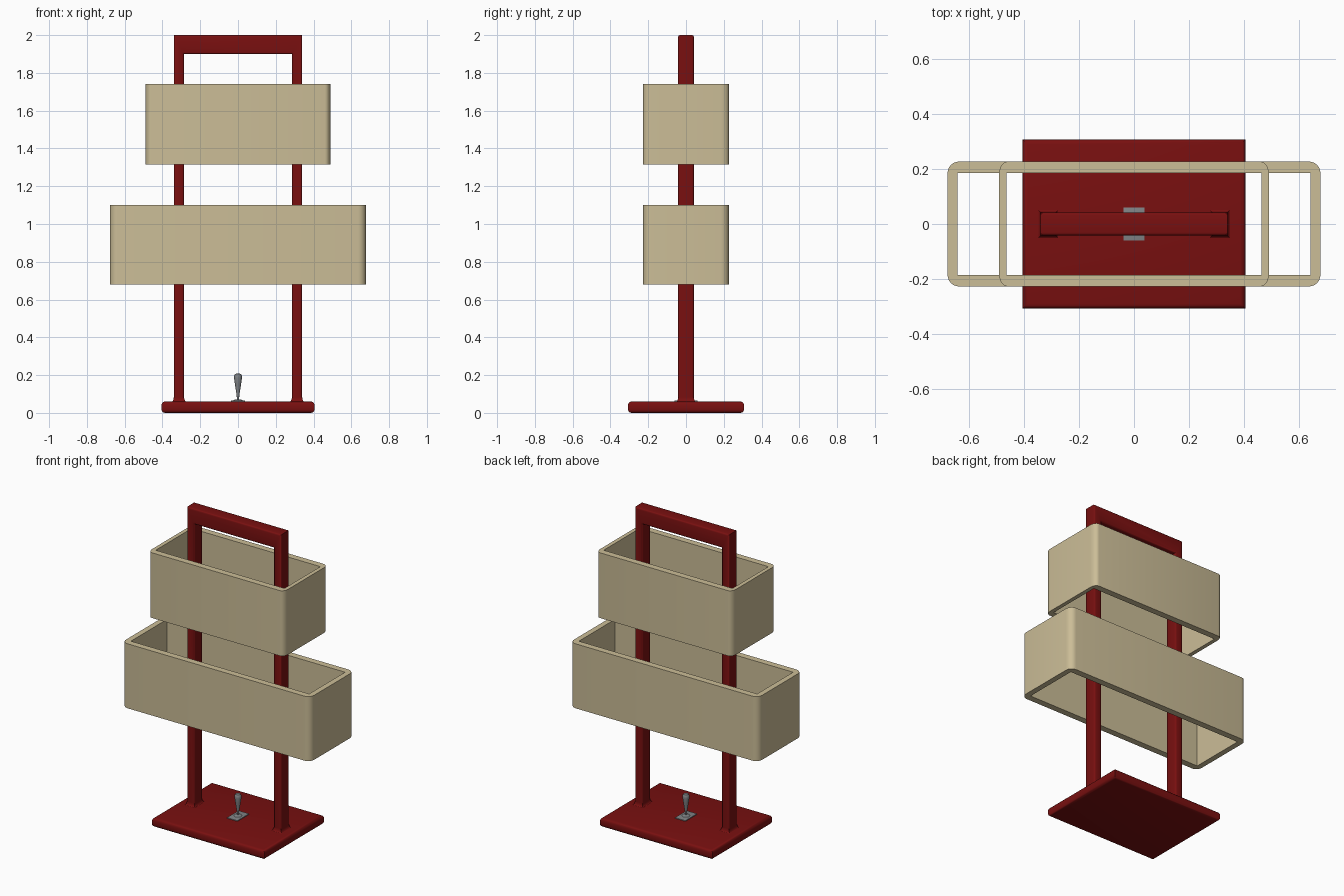
import bpy, bmesh, math

cube = bpy.data.objects.get("Cube")
if cube:
    bpy.data.objects.remove(cube, do_unlink=True)


def material(name, rgb):
    m = bpy.data.materials.new(name)
    m.use_nodes = True
    m.diffuse_color = (*rgb, 1)
    b = m.node_tree.nodes["Principled BSDF"]
    b.inputs["Base Color"].default_value = (*rgb, 1)
    b.inputs["Roughness"].default_value = 0.6
    return m


RED = material("dark red", (0.19, 0.005, 0.005))
LINEN = material("beige linen", (0.60, 0.51, 0.31))
STEEL = material("steel grey", (0.22, 0.23, 0.24))


def finish(name, bm, mat):
    bmesh.ops.recalc_face_normals(bm, faces=bm.faces)
    me = bpy.data.meshes.new(name)
    bm.to_mesh(me)
    bm.free()
    me.materials.append(mat)
    ob = bpy.data.objects.new(name, me)
    bpy.context.collection.objects.link(ob)
    bpy.ops.object.select_all(action='DESELECT')
    ob.select_set(True)
    bpy.context.view_layer.objects.active = ob
    bpy.ops.object.shade_smooth_by_angle(angle=math.radians(35))
    return ob


def bevel_edges(bm, test, width, segments=3):
    edges = [e for e in bm.edges if test(e.verts[0].co, e.verts[1].co)]
    bmesh.ops.bevel(bm, geom=edges, offset=width, segments=segments,
                    profile=0.5, affect='EDGES')


def box(name, x, y, z0, z1, mat, bevel):
    """Centred box with rounded horizontal edges."""
    bm = bmesh.new()
    bmesh.ops.create_cube(bm, size=1)
    for v in bm.verts:
        v.co = (v.co.x * 2 * x, v.co.y * 2 * y, z0 + (v.co.z + 0.5) * (z1 - z0))
    bevel_edges(bm, lambda a, b: abs(a.z - b.z) < 1e-5, bevel)
    return finish(name, bm, mat)


def loft(name, rings, mat):
    """Skin a stack of equal-length rings and cap both ends."""
    bm = bmesh.new()
    loops = [[bm.verts.new(p) for p in ring] for ring in rings]
    n = len(loops[0])
    for low, high in zip(loops, loops[1:]):
        for i in range(n):
            j = (i + 1) % n
            bm.faces.new((low[i], low[j], high[j], high[i]))
    bm.faces.new(loops[0])
    bm.faces.new(loops[-1])
    return finish(name, bm, mat)


# Base slab
box("base", 0.405, 0.307, 0, 0.06, RED, 0.018)

# Upright frame: an inverted U with softened front and back edges
bm = bmesh.new()
half = [(0.34, 0.05), (0.34, 2.0)]
inner = [(0.285, 1.9), (0.285, 0.05)]
outline = half + [(-x, z) for x, z in reversed(half)]
outline += [(-x, z) for x, z in reversed(inner)] + inner
face = bm.faces.new([bm.verts.new((x, -0.042, z)) for x, z in outline])
ext = bmesh.ops.extrude_face_region(bm, geom=[face])
for v in ext["geom"]:
    if isinstance(v, bmesh.types.BMVert):
        v.co.y = 0.042
bevel_edges(bm, lambda a, b: abs(a.y - b.y) < 1e-5 and max(a.z, b.z) > 0.1, 0.011)
finish("frame", bm, RED)

# Flared feet where the uprights meet the base
for side, label in ((1, "left"), (-1, "right")):
    rings = []
    for k in range(6):
        t = k / 5 * math.pi / 2
        grow = 0.014 * (1 - math.sin(t))
        z = 0.058 + 0.024 * (1 - math.cos(t))
        w, d = 0.0275 + grow, 0.042 + grow
        rings.append([(side * 0.3125 + sx * w, sy * d, z)
                      for sx, sy in ((-1, -1), (1, -1), (1, 1), (-1, 1))])
    loft(label + "_foot", rings, RED)


def shade(name, x, wall_x, radius_x, z0, z1):
    """Open rectangular shade: rounded outside, square inside."""
    y, wall_y, radius_y, steps = 0.227, 0.042, 0.043, 6
    bm = bmesh.new()
    columns = []
    for q, (sx, sy) in enumerate(((1, 1), (-1, 1), (-1, -1), (1, -1))):
        corner = (sx * (x - wall_x), sy * (y - wall_y))
        core = [bm.verts.new((*corner, z)) for z in (z0, z1)]
        for k in range(steps + 1):
            a = (q + k / steps) * math.pi / 2
            px = sx * (x - radius_x) + radius_x * math.cos(a)
            py = sy * (y - radius_y) + radius_y * math.sin(a)
            columns.append(([bm.verts.new((px, py, z)) for z in (z0, z1)], core))
    for i, (out_a, in_a) in enumerate(columns):
        out_b, in_b = columns[(i + 1) % len(columns)]
        bm.faces.new((out_a[0], out_b[0], out_b[1], out_a[1]))
        for h in (0, 1):
            rim = [out_a[h], out_b[h], in_b[h]]
            bm.faces.new(rim if in_a is in_b else rim + [in_a[h]])
        if in_a is not in_b:
            bm.faces.new((in_a[0], in_a[1], in_b[1], in_b[0]))
    return finish(name, bm, LINEN)


shade("lower_shade", 0.678, 0.036, 0.042, 0.68, 1.10)
shade("upper_shade", 0.49, 0.026, 0.030, 1.315, 1.74)

# Toggle switch: plate, collar and bat-shaped lever
box("switch_plate", 0.038, 0.06, 0.055, 0.065, STEEL, 0.001)


def lathe(name, profile, mat, sides=16):
    loft(name, [[(r * math.cos(2 * math.pi * i / sides),
                  r * math.sin(2 * math.pi * i / sides), z) for i in range(sides)]
                for r, z in profile], mat)


lathe("switch_collar", [(0.026, 0.062), (0.022, 0.068), (0.012, 0.072)], STEEL)
lathe("switch_lever", [(0.005, 0.065), (0.008, 0.10), (0.016, 0.15), (0.021, 0.185),
                       (0.020, 0.198), (0.015, 0.206), (0.006, 0.209)], STEEL)
